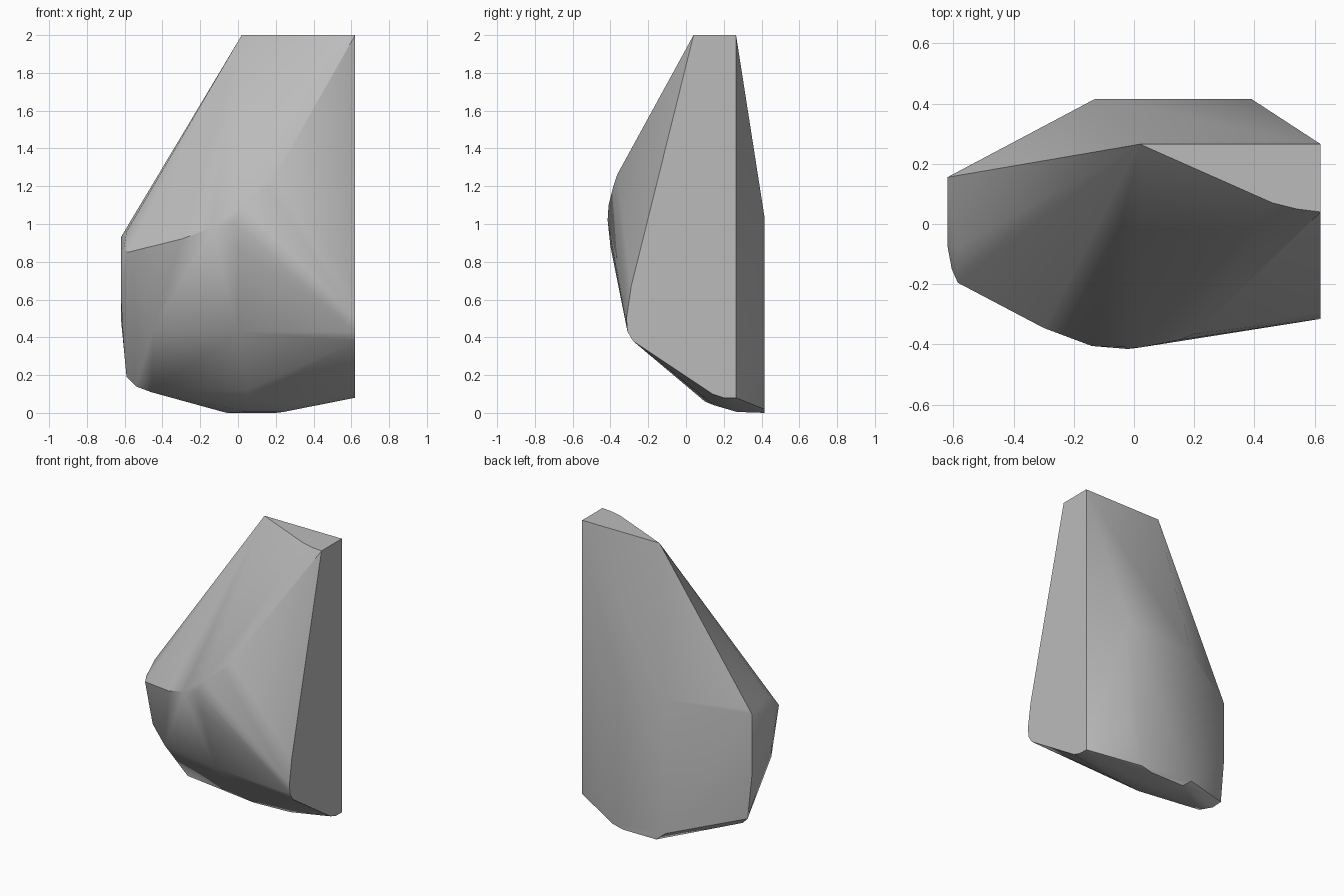
import bpy
import bmesh
import math

# Remove the default object
default_cube = bpy.data.objects.get("Cube")
if default_cube:
    bpy.data.objects.remove(default_cube, do_unlink=True)


def flat_material(name, colour):
    material = bpy.data.materials.new(name)
    material.use_nodes = True
    material.diffuse_color = colour
    shader = material.node_tree.nodes["Principled BSDF"]
    shader.inputs["Base Color"].default_value = colour
    shader.inputs["Roughness"].default_value = 0.8
    return material


def side_profile(x, outline):
    """Outline of (y, z) pairs on a plane facing sideways."""
    return [(x, y, z) for y, z in outline]


def back_profile(y, outline):
    """Outline of (x, z) pairs on a plane facing backwards."""
    return [(x, y, z) for x, z in outline]


def level_profile(z, outline):
    """Outline of (x, y) pairs on a level plane."""
    return [(x, y, z) for x, y in outline]


# Flat cleaved side, with a rounded lower front corner
cleaved_side = side_profile(0.62, [
    (0.04, 2), (0.265, 2), (0.265, 0.08), (0.2, 0.08), (0.14, 0.1),
    (-0.28, 0.38), (-0.31, 0.43), (-0.315, 0.5), (-0.29, 0.67)])

# Level top cut
top_cut = level_profile(2, [(0.02, 0.265), (0.46, 0.07), (0.54, 0.05)])

# Flat back panel
back_panel = back_profile(0.415, [
    (0.39, 1.04), (0.39, 0.27), (0.28, 0.02), (0.2, 0),
    (-0.06, 0), (-0.13, 0.06), (-0.13, 1)])

# Narrow outer side
outer_side = side_profile(-0.62, [
    (0.155, 0.93), (0.155, 0.5), (-0.07, 0.85), (-0.06, 0.62)])
outer_rim = [
    (-0.6, 0.16, 0.96), (-0.59, -0.08, 0.96), (-0.605, -0.15, 0.87),
    (-0.585, -0.195, 0.85), (-0.585, -0.11, 0.52),
    (-0.59, 0.16, 0.19), (-0.54, 0.14, 0.14), (-0.605, 0.1, 0.35)]

# Bulging front ridge
front_ridge = [
    (-0.3, -0.345, 0.92), (-0.14, -0.405, 0.98), (-0.02, -0.415, 1.02),
    (0.02, -0.41, 1.1), (0.15, -0.385, 1.2), (0.2, -0.365, 1.26),
    (0, -0.4, 0.88)]

# Lower front ledge and the rounded underside
lower_ledge = level_profile(0.43, [(-0.45, -0.17), (-0.2, -0.22), (0, -0.26)])
underside = [(-0.46, 0.1, 0.11), (0.05, 0.03, 0.12), (0.05, 0.1, 0.06),
             (0.3, 0.15, 0.04)]
base = level_profile(0.005, [(0.05, 0.27), (0.24, 0.27)])

# Wrap all the facets in one solid skin
bm = bmesh.new()
for facet in (cleaved_side, top_cut, back_panel, outer_side, outer_rim,
              front_ridge, lower_ledge, underside, base):
    for corner in facet:
        bm.verts.new(corner)
hull = bmesh.ops.convex_hull(bm, input=bm.verts)
spare = [v for v in hull["geom_interior"] if isinstance(v, bmesh.types.BMVert)]
bmesh.ops.delete(bm, geom=spare, context="VERTS")
bmesh.ops.dissolve_limit(bm, angle_limit=math.radians(1),
                         verts=bm.verts, edges=bm.edges)
bmesh.ops.recalc_face_normals(bm, faces=bm.faces)

mesh = bpy.data.meshes.new("rock")
bm.to_mesh(mesh)
bm.free()
rock = bpy.data.objects.new("rock", mesh)
bpy.context.collection.objects.link(rock)
mesh.materials.append(flat_material("stone grey", (0.5, 0.5, 0.5, 1)))

# Soft shading with crisp cleaved edges
bpy.ops.object.select_all(action="DESELECT")
rock.select_set(True)
bpy.context.view_layer.objects.active = rock
bpy.ops.object.shade_smooth_by_angle(angle=math.radians(35))
